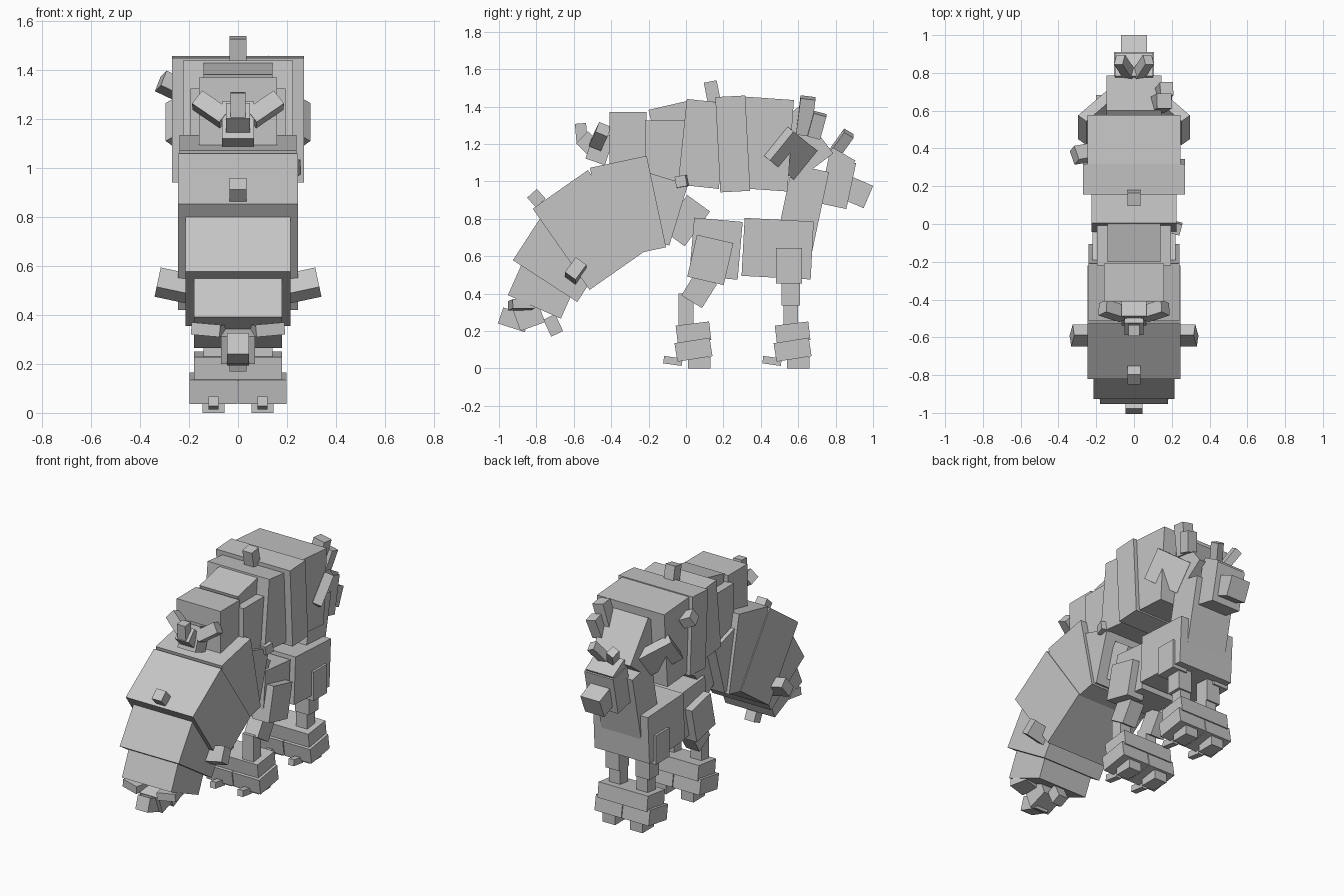
import bpy
import bmesh
from math import radians
from mathutils import Matrix, Euler

cube = bpy.data.objects.get("Cube")
if cube:
    bpy.data.objects.remove(cube, do_unlink=True)

GREY = (0.56, 0.56, 0.56, 1)
grey = bpy.data.materials.new("plain_grey")
grey.use_nodes = True
grey.diffuse_color = GREY
grey.node_tree.nodes["Principled BSDF"].inputs["Base Color"].default_value = GREY


def block(name, y, z, width, length, height, pitch=0, x=0, tilt=0, yaw=0):
    """Box pitched in the side plane; tilt raises its left end, yaw turns it."""
    rotation = Euler((radians(pitch), radians(-tilt), radians(yaw))).to_matrix().to_4x4()
    size = Matrix.Diagonal((width, length, height, 1))
    bm = bmesh.new()
    bmesh.ops.create_cube(bm, size=1, matrix=rotation @ size)
    mesh = bpy.data.meshes.new(name)
    bm.to_mesh(mesh)
    bm.free()
    mesh.materials.append(grey)
    part = bpy.data.objects.new(name, mesh)
    part.location = (x, y, z)
    bpy.context.collection.objects.link(part)


def pair(name, x, tilt=0, yaw=0, **shape):
    """The same block on the left and, mirrored, on the right."""
    for side, sign in (("left", 1), ("right", -1)):
        block(f"{side}_{name}", x=sign * x, tilt=sign * tilt, yaw=sign * yaw, **shape)


def stud(name, y, z, size, height, pitch=0, **placing):
    """Small peg with a square foot."""
    block(name, y=y, z=z, width=size, length=size, height=height, pitch=pitch, **placing)


# Hanging lower body with its small end face
block("lower_body_base", y=-0.31, z=0.86, width=0.48, length=0.31, height=0.5, pitch=12)
block("lower_body_middle", y=-0.52, z=0.74, width=0.49, length=0.36, height=0.53, pitch=35)
block("lower_body_end", y=-0.68, z=0.58, width=0.43, length=0.41, height=0.27, pitch=-33)
block("lower_body_tip", y=-0.77, z=0.42, width=0.36, length=0.31, height=0.2, pitch=-24)
stud("lower_body_stud", y=-0.8, z=0.91, size=0.07, height=0.07, pitch=42)
pair("side_stud", x=0.26, y=-0.59, z=0.52, width=0.14, length=0.07, height=0.1, pitch=-36, tilt=12)
block("lower_muzzle_base", y=-0.84, z=0.28, width=0.14, length=0.14, height=0.12, pitch=20)
block("lower_muzzle", y=-0.92, z=0.26, width=0.09, length=0.15, height=0.09, pitch=-18)
stud("lower_jaw", y=-0.71, z=0.23, size=0.07, height=0.1, pitch=25)
pair("lower_tusk", x=0.12, y=-0.88, z=0.34, width=0.12, length=0.12, height=0.05, tilt=5, yaw=12)

# Links between the lower body and the trunk
block("link_front", y=-0.14, z=0.85, width=0.44, length=0.21, height=0.34, pitch=-17)
block("link_back", y=0, z=0.79, width=0.3, length=0.15, height=0.23, pitch=-36)

# Front head
block("front_neck", y=-0.11, z=1.16, width=0.39, length=0.22, height=0.33)
block("front_nape", y=-0.06, z=1.24, width=0.28, length=0.21, height=0.34, pitch=13)
block("front_head", y=-0.31, z=1.23, width=0.32, length=0.2, height=0.28)
block("front_muzzle", y=-0.46, z=1.18, width=0.13, length=0.11, height=0.16, pitch=-19)
block("front_chin", y=-0.52, z=1.2, width=0.1, length=0.1, height=0.09, pitch=-45)
stud("front_nose", y=-0.56, z=1.26, size=0.06, height=0.1, pitch=5)
pair("front_horn", x=0.11, y=-0.46, z=1.24, width=0.14, length=0.07, height=0.07, pitch=-27, tilt=33, yaw=18)

# Upper trunk
block("trunk_front", y=0.09, z=1.2, width=0.45, length=0.22, height=0.46, pitch=-6)
block("trunk_middle", y=0.25, z=1.2, width=0.54, length=0.16, height=0.51, pitch=3)
block("trunk_back", y=0.42, z=1.2, width=0.49, length=0.28, height=0.49, pitch=-4)
stud("trunk_top_stud", y=0.14, z=1.48, size=0.07, height=0.11, pitch=11)
stud("right_trunk_stud", x=-0.28, y=0.37, z=1.34, size=0.08, height=0.07, pitch=-20, tilt=-25, yaw=10)
stud("left_trunk_stud", x=0.22, y=-0.02, z=1, size=0.06, height=0.06, pitch=10, yaw=-15)

# Back head
block("back_skull", y=0.61, z=1.21, width=0.29, length=0.31, height=0.21, pitch=-53)
block("back_neck", y=0.62, z=0.85, width=0.29, length=0.2, height=0.45, pitch=-12)
block("back_muzzle", y=0.81, z=0.99, width=0.21, length=0.15, height=0.25, pitch=-12)
block("back_brow", y=0.83, z=1.12, width=0.2, length=0.14, height=0.06, pitch=-30)
block("back_nose", y=0.92, z=0.94, width=0.14, length=0.12, height=0.13, pitch=-23)
pair("back_horn", x=0.05, y=0.83, z=1.2, width=0.05, length=0.06, height=0.15, pitch=-33, tilt=-25)
pair("ear", x=0.2, y=0.56, z=1.15, width=0.06, length=0.22, height=0.2, pitch=-31, tilt=-25, yaw=35)
stud("skull_peg_tall", x=0.14, y=0.64, z=1.35, size=0.08, height=0.2, pitch=-7, tilt=-12)
stud("skull_peg_short", x=0.16, y=0.7, z=1.3, size=0.07, height=0.13, pitch=-15, tilt=-12)

# Hips
block("hip_front", y=0.16, z=0.64, width=0.34, length=0.26, height=0.31, pitch=-5)
block("hip_back", y=0.49, z=0.64, width=0.4, length=0.37, height=0.31, pitch=-3)

# Legs
pair("front_thigh", x=0.16, y=0.13, z=0.58, width=0.12, length=0.2, height=0.23, pitch=-13)
pair("front_knee", x=0.11, y=0.07, z=0.42, width=0.1, length=0.13, height=0.15, pitch=-32)
pair("front_shin", x=0.1, y=0, z=0.31, width=0.08, length=0.08, height=0.18)
pair("back_thigh", x=0.16, y=0.55, z=0.55, width=0.11, length=0.14, height=0.19)
pair("back_knee", x=0.11, y=0.56, z=0.41, width=0.1, length=0.1, height=0.15)
pair("back_shin", x=0.1, y=0.56, z=0.28, width=0.08, length=0.08, height=0.14)

# Feet, the same at both ends
for end, heel in (("front", 0.04), ("back", 0.57)):
    pair(f"{end}_ankle", x=0.09, y=heel, z=0.19, width=0.18, length=0.18, height=0.1, pitch=7)
    pair(f"{end}_foot", x=0.1, y=heel, z=0.1, width=0.195, length=0.19, height=0.1, pitch=9)
    pair(f"{end}_sole", x=0.1, y=heel + 0.03, z=0.03, width=0.09, length=0.12, height=0.06)
    pair(f"{end}_toe", x=0.1, y=heel - 0.11, z=0.04, width=0.04, length=0.1, height=0.04, pitch=-8)
